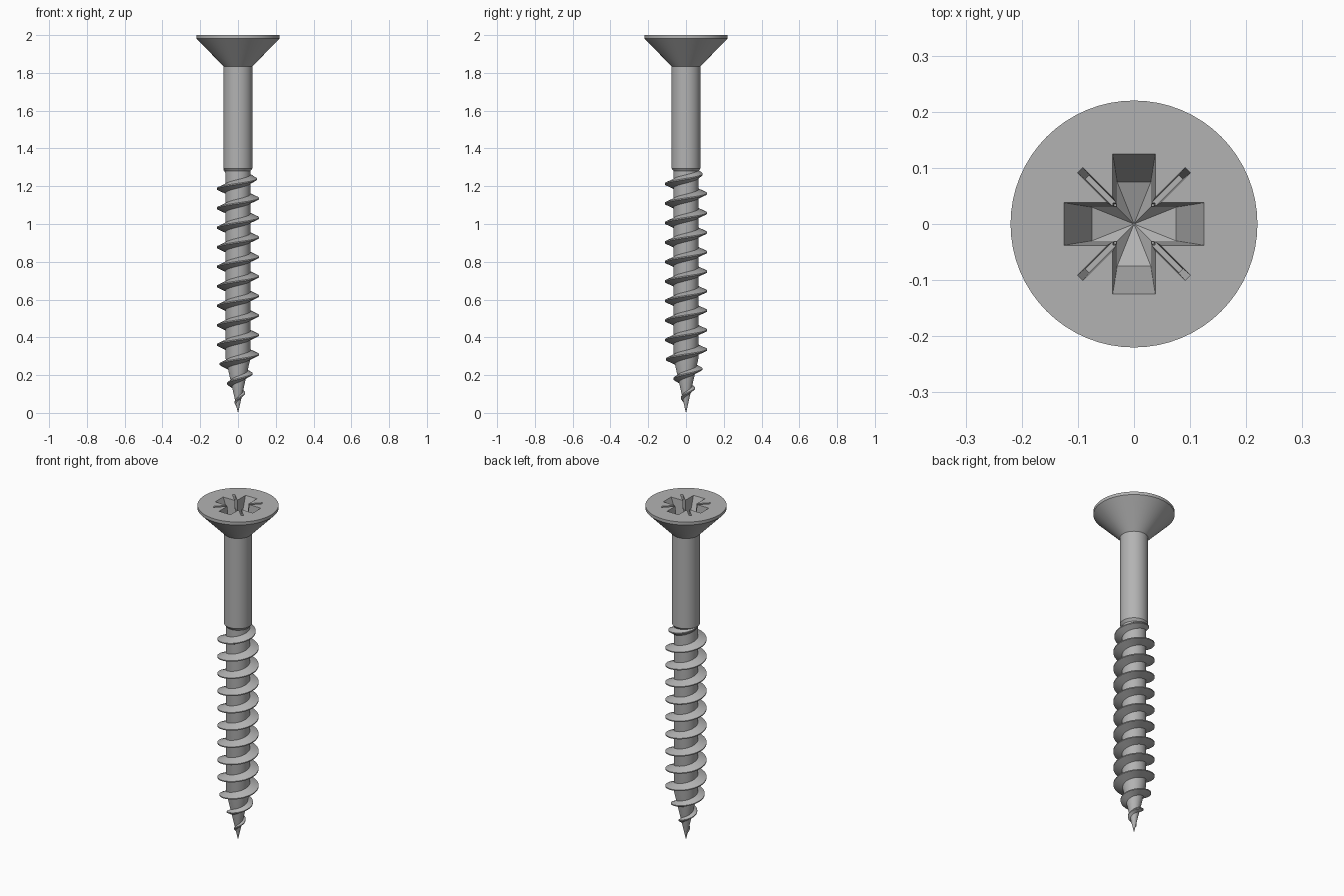
import bpy, bmesh, math
from math import sin, cos, pi

if "Cube" in bpy.data.objects:
    bpy.data.objects.remove(bpy.data.objects["Cube"])

steel = bpy.data.materials.new("grey steel")
steel.use_nodes = True
COLOUR = (0.45, 0.45, 0.45, 1)
steel.diffuse_color = COLOUR
steel.node_tree.nodes["Principled BSDF"].inputs["Base Color"].default_value = COLOUR


def finish(name, bm, angle=None):
    """Turn a bmesh into a named steel object."""
    bmesh.ops.recalc_face_normals(bm, faces=bm.faces)
    mesh = bpy.data.meshes.new(name)
    bm.to_mesh(mesh)
    bm.free()
    mesh.materials.append(steel)
    ob = bpy.data.objects.new(name, mesh)
    bpy.context.collection.objects.link(ob)
    if angle:
        smooth(ob, angle)
    return ob


def smooth(ob, angle):
    bpy.ops.object.select_all(action='DESELECT')
    ob.select_set(True)
    bpy.context.view_layer.objects.active = ob
    bpy.ops.object.shade_smooth_by_angle(angle=math.radians(angle))


def skin(bm, rings):
    """Bridge successive closed rings of coordinates and cap both ends."""
    loops = [[bm.verts.new(p) for p in ring] for ring in rings]
    for a, b in zip(loops, loops[1:]):
        n = len(a)
        for i in range(n):
            j = (i + 1) % n
            bm.faces.new((a[i], a[j], b[j], b[i]))
    return bm.faces.new(loops[0]), bm.faces.new(loops[-1])


def circle(r, z, n=64):
    return [(r * cos(2 * pi * i / n), r * sin(2 * pi * i / n), z) for i in range(n)]


# Countersunk head, smooth shank, threaded core and point in one lathed body
TAPER = 0.29
profile = [(0.0005, 0), (0.066, TAPER), (0.066, 1.28), (0.077, 1.295),
           (0.077, 1.835), (0.22, 1.982), (0.22, 2.0)]
bm = bmesh.new()
skin(bm, [circle(r, z) for r, z in profile])
body = finish("screw_body", bm)


# Cutters for the drive recess
def cross(a, w, z):
    """Outline of a cross with arm length a and half width w."""
    pts = []
    for k in range(4):
        c, s = cos(k * pi / 2), sin(k * pi / 2)
        for x, y in ((a, -w), (a, w), (w, w)):
            pts.append((x * c - y * s, x * s + y * c, z))
    return pts


def cut(name, bm):
    tool = finish(name, bm)
    tool.hide_render = True
    mod = body.modifiers.new(name, 'BOOLEAN')
    mod.operation = 'DIFFERENCE'
    mod.solver = 'EXACT'
    mod.object = tool
    bpy.context.view_layer.objects.active = body
    bpy.ops.object.modifier_apply(modifier=name)
    bpy.data.objects.remove(tool)


bm = bmesh.new()
_, floor = skin(bm, [cross(0.129, 0.0386, 2.01), cross(0.075, 0.03, 1.88)])
hub = bmesh.ops.poke(bm, faces=[floor])["verts"][0]
hub.co.z = 1.85
cut("cross_recess", bm)

# Central hollow that trims the inner corners of the cross
bm = bmesh.new()
skin(bm, [[(r * cos(pi / 4 + k * pi / 2), r * sin(pi / 4 + k * pi / 2), z)
           for k in range(4)] for r, z in ((0.062, 2.01), (0.05, 1.9))])
cut("centre_recess", bm)

# Four thin diagonal notches
for k in range(4):
    t = pi / 4 + k * pi / 2

    def notch(r0, r1, w, z):
        return [(r * cos(t) - s * sin(t), r * sin(t) + s * cos(t), z)
                for r, s in ((r0, -w), (r1, -w), (r1, w), (r0, w))]
    bm = bmesh.new()
    skin(bm, [notch(0.03, 0.138, 0.007, 2.01), notch(0.03, 0.118, 0.005, 1.93)])
    cut("notch", bm)
smooth(body, 25)

# Right-handed helical thread, tapering at the point and fading at the shank
PITCH, STEPS = 0.1033, 40
LOW, HIGH = 0.04, 1.29
count = int((HIGH - LOW) / PITCH * STEPS)
rings = []
for i in range(count + 1):
    z = LOW + (HIGH - LOW) * i / count
    t = pi + 2 * pi * (z - 1.187) / PITCH
    core = 0.066 * min(1, z / TAPER)
    crest = min(0.112, 0.39 * (z - 0.008))
    crest -= 0.036 * max(0, (z - 1.215) / (HIGH - 1.215))
    half = 0.025 * min(1, 0.35 + 0.65 * z / TAPER)
    root = core * 0.92
    rings.append([(r * cos(t), r * sin(t), z + dz) for r, dz in
                  ((root, -half), (crest, -0.003), (crest, 0.003), (root, half))])
bm = bmesh.new()
skin(bm, rings)
finish("thread", bm, 30)
